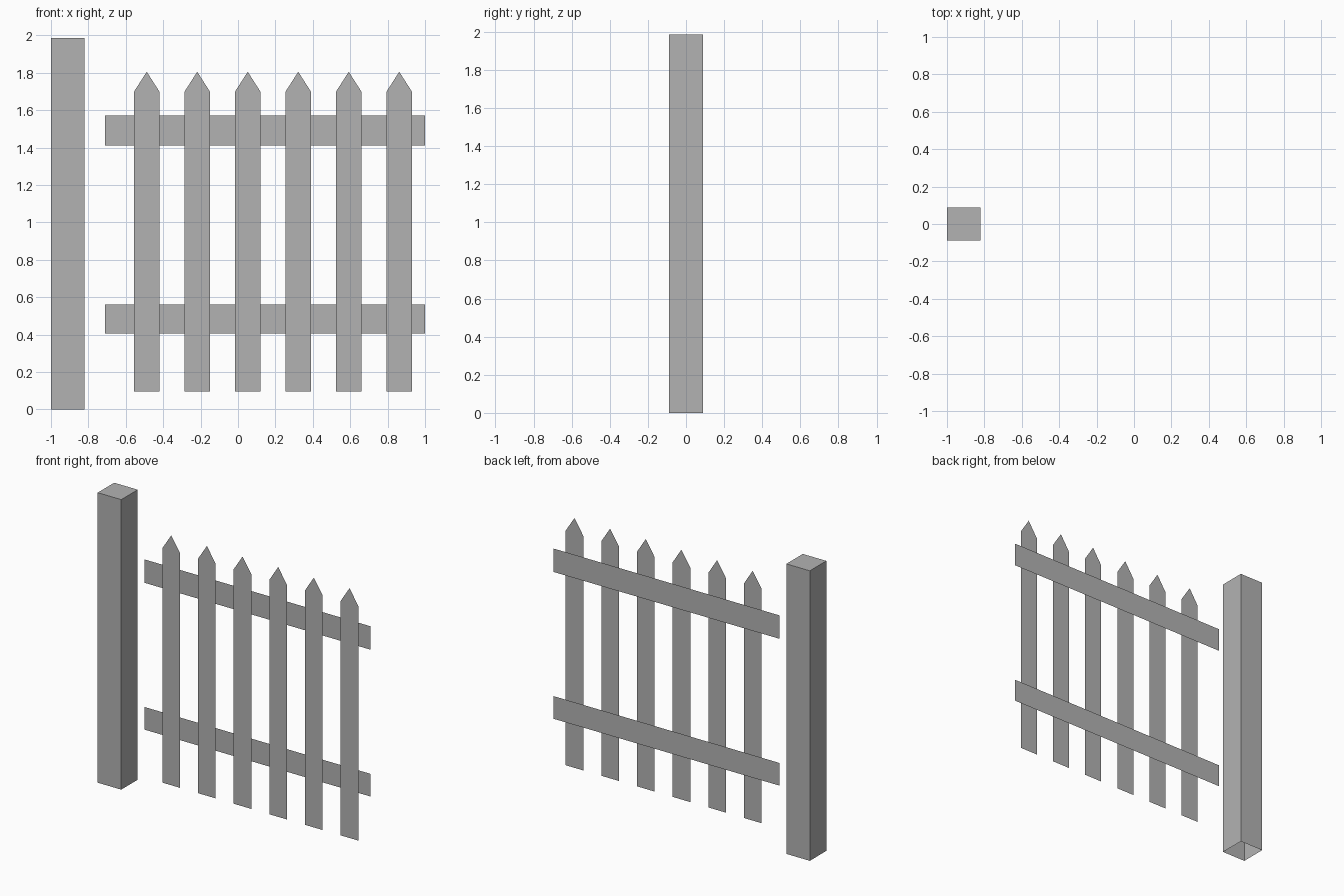
import bpy, bmesh

cube = bpy.data.objects.get("Cube")
if cube:
    bpy.data.objects.remove(cube, do_unlink=True)

# Single flat grey
GREY = (0.45, 0.45, 0.45, 1)
mat = bpy.data.materials.new("weathered grey")
mat.use_nodes = True
mat.diffuse_color = GREY
mat.node_tree.nodes["Principled BSDF"].inputs["Base Color"].default_value = GREY


def finish(name, bm):
    mesh = bpy.data.meshes.new(name)
    bm.to_mesh(mesh)
    bm.free()
    mesh.materials.append(mat)
    obj = bpy.data.objects.new(name, mesh)
    bpy.context.collection.objects.link(obj)
    return obj


def board(name, outline, y):
    """Flat, paper-thin board facing the front, from an x-z outline."""
    bm = bmesh.new()
    bm.faces.new([bm.verts.new((x, y, z)) for x, z in outline])
    return finish(name, bm)


# Square post, open underneath
POST_W, POST_H = 0.178, 1.985
bm = bmesh.new()
bmesh.ops.create_cube(bm, size=1)
bmesh.ops.scale(bm, vec=(POST_W, POST_W, POST_H), verts=bm.verts)
bmesh.ops.translate(bm, vec=(-1 + POST_W / 2, 0, POST_H / 2), verts=bm.verts)
bottom = [f for f in bm.faces if f.normal.z < -0.5]
bmesh.ops.delete(bm, geom=bottom, context='FACES_ONLY')
finish("post", bm)

# Horizontal rails
for name, low, high in (("lower_rail", 0.405, 0.56), ("upper_rail", 1.41, 1.57)):
    board(name, [(-0.71, low), (1, low), (1, high), (-0.71, high)], 0.004)

# Pointed pickets in front of the rails
HALF = 0.067
for i in range(6):
    x = -0.488 + 0.27 * i
    board(f"picket_{i + 1}",
          [(x - HALF, 0.095), (x + HALF, 0.095), (x + HALF, 1.70),
           (x, 1.805), (x - HALF, 1.70)], -0.025)
